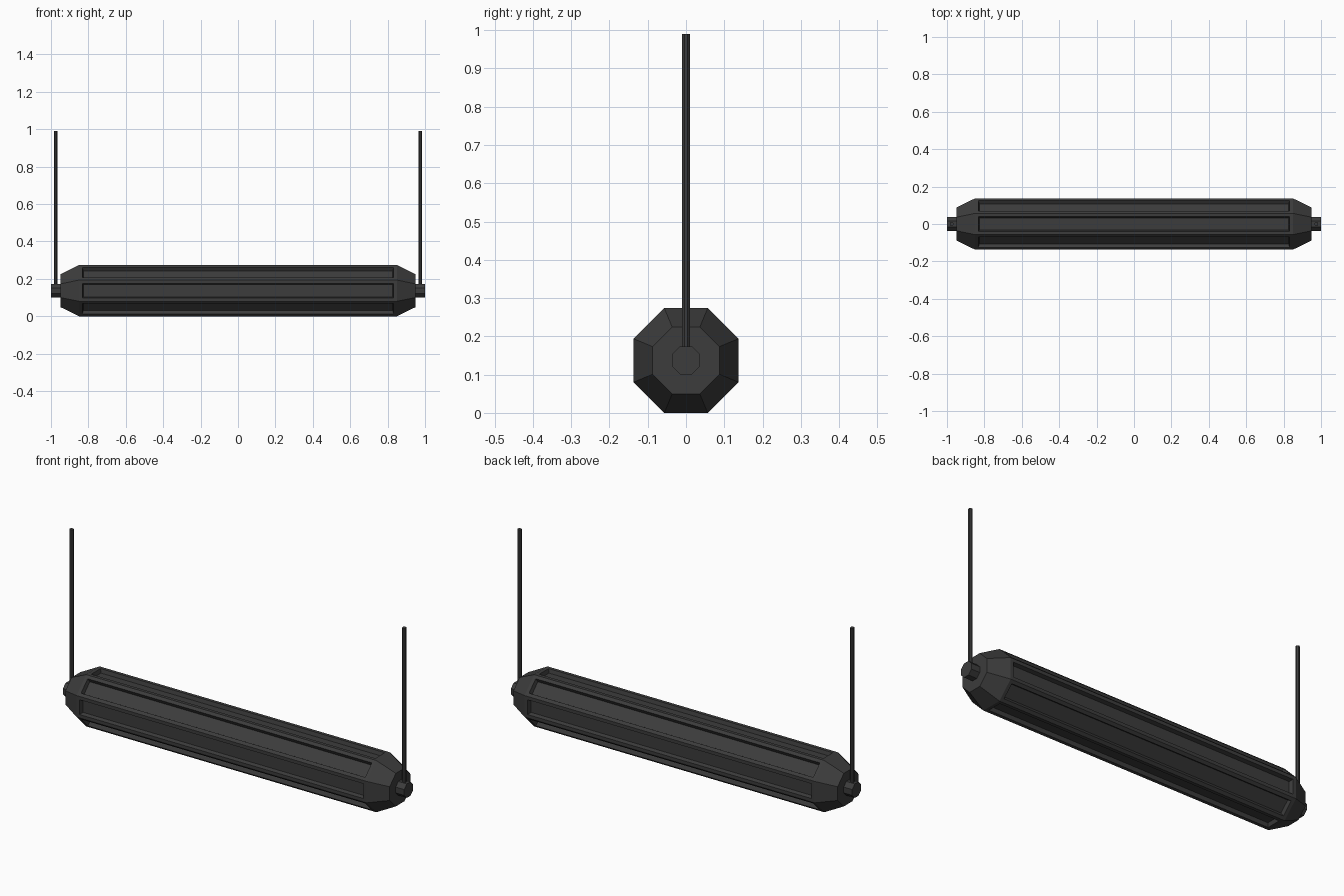
import bpy, bmesh
from math import pi, cos, sin

if "Cube" in bpy.data.objects:
    bpy.data.objects.remove(bpy.data.objects["Cube"])

CZ = 0.137                      # height of the barrel axis
dark = bpy.data.materials.new("dark_grey")
dark.diffuse_color = (0.045, 0.045, 0.045, 1)
dark.use_nodes = True
dark.node_tree.nodes["Principled BSDF"].inputs["Base Color"].default_value = dark.diffuse_color


def octagon_lathe(name, sections, centre, axis="X", slotted=False):
    """Eight-sided solid through (position, apothem) sections along an axis."""
    bm = bmesh.new()
    rings = []
    for p, apothem in sections:
        r = apothem / cos(pi / 8)
        ring = []
        for i in range(8):
            a = pi / 8 + i * pi / 4
            u, v = r * cos(a), r * sin(a)
            ring.append(bm.verts.new((p, u, v) if axis == "X" else (u, v, p)))
        rings.append(ring)
    bands = []
    for a, b in zip(rings, rings[1:]):
        bands.append([bm.faces.new((a[i], a[(i + 1) % 8], b[(i + 1) % 8], b[i]))
                      for i in range(8)])
    bm.faces.new(rings[0])
    bm.faces.new(rings[-1])
    bmesh.ops.recalc_face_normals(bm, faces=bm.faces)
    if slotted:
        # recessed slot in each long panel
        panels = bands[len(bands) // 2]
        bmesh.ops.inset_individual(bm, faces=panels, thickness=0.025)
        bmesh.ops.inset_individual(bm, faces=panels, thickness=0.008, depth=-0.02)
    me = bpy.data.meshes.new(name)
    bm.to_mesh(me)
    bm.free()
    me.materials.append(dark)
    ob = bpy.data.objects.new(name, me)
    ob.location = centre
    bpy.context.collection.objects.link(ob)
    return ob


# barrel with tapered ends
octagon_lathe("barrel", [(-0.95, 0.0875), (-0.85, 0.137), (0.85, 0.137), (0.95, 0.0875)],
              (0, 0, CZ), slotted=True)

# end pins and hanging rods
for side, s in (("left", -1), ("right", 1)):
    octagon_lathe(side + "_pin", [(-0.025, 0.037), (0.025, 0.037)], (s * 0.975, 0, CZ))
    octagon_lathe(side + "_rod", [(0.165, 0.01), (0.99, 0.01)], (s * 0.975, 0, 0), axis="Z")
